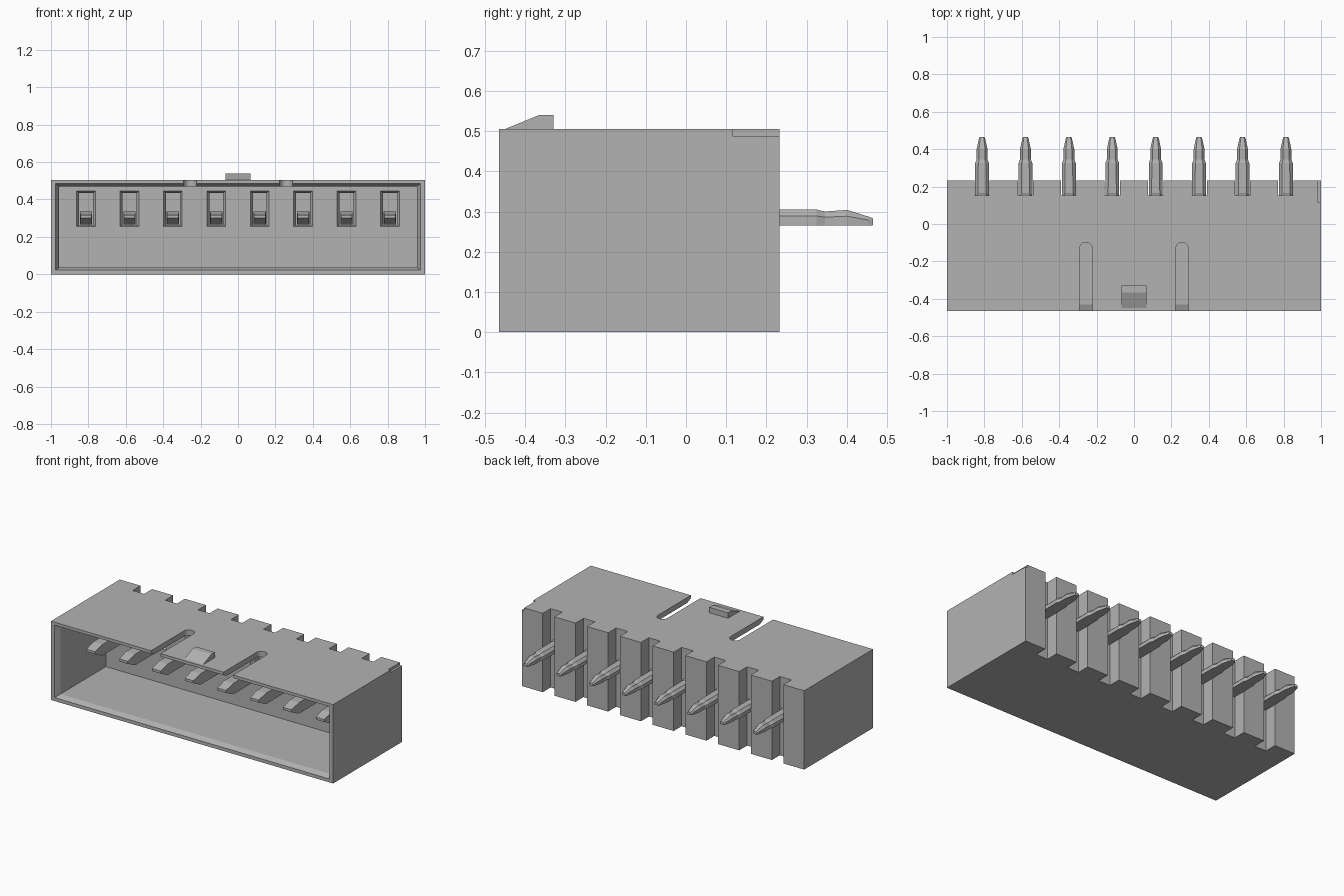
import bpy
import bmesh
import math

old = bpy.data.objects.get("Cube")
if old:
    bpy.data.objects.remove(old, do_unlink=True)

grey = bpy.data.materials.new("plain_grey")
grey.use_nodes = True
COLOUR = (0.45, 0.45, 0.45, 1)
grey.diffuse_color = COLOUR
grey.node_tree.nodes["Principled BSDF"].inputs["Base Color"].default_value = COLOUR

PIN_X = [-0.8125 + i * 0.2321 for i in range(8)]


def make_object(name, bm):
    bmesh.ops.recalc_face_normals(bm, faces=bm.faces)
    mesh = bpy.data.meshes.new(name)
    bm.to_mesh(mesh)
    bm.free()
    mesh.materials.append(grey)
    obj = bpy.data.objects.new(name, mesh)
    bpy.context.collection.objects.link(obj)
    return obj


def loft(bm, rings):
    """Skin a closed solid through rings of points."""
    loops = [[bm.verts.new(p) for p in ring] for ring in rings]
    n = len(loops[0])
    for a, b in zip(loops, loops[1:]):
        for i in range(n):
            j = (i + 1) % n
            bm.faces.new((a[i], a[j], b[j], b[i]))
    bm.faces.new(loops[0])
    bm.faces.new(loops[-1])


def rect(x0, x1, z0, z1, y):
    return [(x0, y, z0), (x1, y, z0), (x1, y, z1), (x0, y, z1)]


def box(bm, x0, x1, y0, y1, z0, z1):
    loft(bm, [rect(x0, x1, z0, z1, y0), rect(x0, x1, z0, z1, y1)])


def cut(target, bm):
    cutter = make_object("cutter", bm)
    cutter.hide_render = True
    mod = target.modifiers.new("cut", 'BOOLEAN')
    mod.operation = 'DIFFERENCE'
    mod.solver = 'EXACT'
    mod.object = cutter
    bpy.context.view_layer.objects.active = target
    bpy.ops.object.modifier_apply(modifier=mod.name)
    bpy.data.objects.remove(cutter, do_unlink=True)


# Housing block
bm = bmesh.new()
box(bm, -1, 1, -0.465, 0.232, 0, 0.505)
housing = make_object("housing", bm)

# Front cavity with a tapered mouth
bm = bmesh.new()
loft(bm, [rect(-0.975, 0.975, 0.022, 0.486, -0.5),
          rect(-0.975, 0.975, 0.022, 0.486, -0.465),
          rect(-0.957, 0.957, 0.036, 0.47, -0.43),
          rect(-0.957, 0.957, 0.036, 0.47, 0.03)])
cut(housing, bm)

# Chamfered pockets around the contacts in the cavity's rear wall
bm = bmesh.new()
for x in PIN_X:
    loft(bm, [rect(x - 0.05, x + 0.05, 0.255, 0.445, 0.0),
              rect(x - 0.05, x + 0.05, 0.255, 0.445, 0.03),
              rect(x - 0.037, x + 0.037, 0.264, 0.434, 0.05),
              rect(x - 0.037, x + 0.037, 0.264, 0.434, 0.10)])
cut(housing, bm)

# Vertical notches along the rear
bm = bmesh.new()
for x in PIN_X:
    box(bm, x - 0.041, x + 0.041, 0.152, 0.3, -0.1, 0.6)
cut(housing, bm)

# Round-ended slots that free the latch arm
bm = bmesh.new()
for x in (-0.257, 0.257):
    r = 0.034
    outline = [(x - r, -0.55), (x + r, -0.55)]
    outline += [(x + r * math.cos(math.pi * k / 12), -0.132 + r * math.sin(math.pi * k / 12))
                for k in range(13)]
    loft(bm, [[(px, py, z) for px, py in outline] for z in (0.4, 0.6)])
cut(housing, bm)

# Index step on the top left rear corner
bm = bmesh.new()
box(bm, 0.985, 1.1, 0.115, 0.3, 0.488, 0.6)
cut(housing, bm)

# Latch wedge on the arm
bm = bmesh.new()
side = [(-0.45, 0.5), (-0.45, 0.505), (-0.365, 0.54), (-0.33, 0.54), (-0.33, 0.5)]
loft(bm, [[(x, y, z) for y, z in side] for x in (-0.067, 0.067)])
make_object("latch_wedge", bm)


def contact_ring(x, y, half, flat, low, high):
    """Six-sided section with bevelled upper edges."""
    mid = low + (high - low) * 0.6
    return [(x - half, y, low), (x + half, y, low), (x + half, y, mid),
            (x + flat, y, high), (x - flat, y, high), (x - half, y, mid)]


# Contacts: blade in the cavity, shaped tail behind
# Each section: y, half width, half width of top, bottom z, top z
SECTIONS = [
    (-0.33, 0.030, 0.030, 0.300, 0.316),
    (-0.26, 0.033, 0.033, 0.265, 0.335),
    (0.12, 0.033, 0.033, 0.265, 0.335),
    (0.16, 0.037, 0.022, 0.265, 0.305),
    (0.325, 0.037, 0.020, 0.265, 0.305),
    (0.345, 0.029, 0.016, 0.265, 0.300),
    (0.40, 0.029, 0.016, 0.265, 0.304),
    (0.455, 0.017, 0.010, 0.265, 0.287),
    (0.465, 0.013, 0.008, 0.266, 0.283),
]
for i, x in enumerate(PIN_X):
    bm = bmesh.new()
    loft(bm, [contact_ring(x, *s) for s in SECTIONS])
    make_object(f"contact_{i + 1}", bm)
